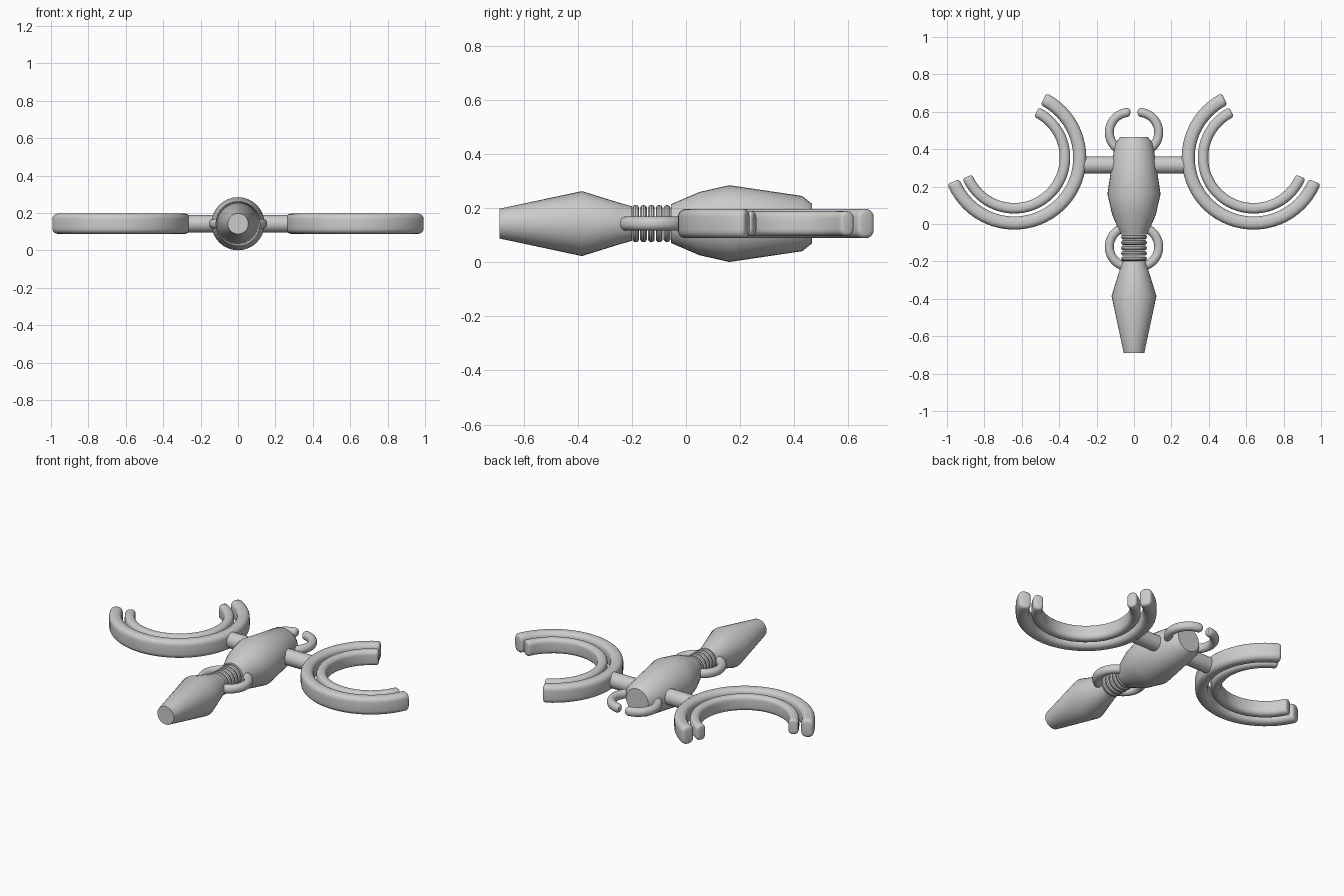
import bpy, bmesh, math
from math import sin, cos, pi, radians

if "Cube" in bpy.data.objects:
    bpy.data.objects.remove(bpy.data.objects["Cube"])

ZC = 0.143  # height of the central axis


def finish(name, bm, angle=32):
    bmesh.ops.recalc_face_normals(bm, faces=bm.faces)
    me = bpy.data.meshes.new(name)
    bm.to_mesh(me)
    bm.free()
    ob = bpy.data.objects.new(name, me)
    bpy.context.collection.objects.link(ob)
    bpy.ops.object.select_all(action='DESELECT')
    ob.select_set(True)
    bpy.context.view_layer.objects.active = ob
    bpy.ops.object.shade_smooth_by_angle(angle=radians(angle))
    return ob


def loft(name, rings, closed=False):
    """Skin a list of equal-length point rings; cap the ends unless closed."""
    bm = bmesh.new()
    vs = [[bm.verts.new(p) for p in r] for r in rings]
    n, m = len(vs[0]), len(vs)
    for i in range(m if closed else m - 1):
        a, b = vs[i], vs[(i + 1) % m]
        for j in range(n):
            k = (j + 1) % n
            bm.faces.new((a[j], a[k], b[k], b[j]))
    if not closed:
        bm.faces.new(vs[0])
        bm.faces.new(vs[-1])
    return finish(name, bm)


def lathe_y(name, profile, sides=32):
    rings = [[(r * cos(2 * pi * i / sides), y, ZC + r * sin(2 * pi * i / sides))
              for i in range(sides)] for y, r in profile]
    return loft(name, rings)


def section(w, h, c, steps=5):
    """Rounded rectangle with half sizes w, h and corner radius c."""
    pts = []
    for q, (sx, sz) in enumerate(((1, 1), (-1, 1), (-1, -1), (1, -1))):
        for s in range(steps + 1):
            a = (q + s / steps) * pi / 2
            pts.append((sx * (w - c) + c * cos(a), sz * (h - c) + c * sin(a)))
    return pts


def arc(name, side, cx, cy, radius, a0, a1, w, h, c, soft, steps=40):
    """Sweep a rounded section along a flat arc, with softened ends."""
    sec = section(w, h, c)
    a0, a1 = radians(a0), radians(a1)
    da = soft / radius
    stations = [(a0 + da * (1 - cos(t)), soft * (1 - sin(t)))
                for t in (0, pi / 6, pi / 3)]
    stations += [(a0 + da + (a1 - a0 - 2 * da) * i / steps, 0)
                 for i in range(steps + 1)]
    stations += [(a1 - da * (1 - cos(t)), soft * (1 - sin(t)))
                 for t in (pi / 3, pi / 6, 0)]
    rings = []
    for a, inset in stations:
        fx, fz = 1 - inset / w, 1 - inset / h
        rings.append([(side * (cx + (radius + u * fx) * cos(a)),
                       cy + (radius + u * fx) * sin(a), ZC + v * fz)
                      for u, v in sec])
    return loft(name, rings)


# Front and rear bodies
lathe_y("main_body", [(-0.055, 0.072), (0.05, 0.117), (0.16, 0.142),
                      (0.43, 0.102), (0.465, 0.074)])
lathe_y("tail_body", [(-0.69, 0.055), (-0.385, 0.12), (-0.25, 0.078), (-0.2, 0.064)])

# Spring rings joining the bodies
for i in range(5):
    y = -0.07 - 0.029 * i
    rings = []
    for s in range(32):
        a = 2 * pi * s / 32
        rings.append([((0.056 + 0.013 * cos(t)) * cos(a), y + 0.013 * sin(t),
                       ZC + (0.056 + 0.013 * cos(t)) * sin(a))
                      for t in (2 * pi * k / 10 for k in range(10))])
    loft(f"spring_ring_{i + 1}", rings, closed=True)

# Cross axle carrying the large claws
rings = [[(x, 0.315 + 0.046 * cos(2 * pi * k / 24), ZC + 0.046 * sin(2 * pi * k / 24))
          for k in range(24)] for x in (-0.29, 0.29)]
loft("cross_axle", rings)

# Mirrored claws, pincers and links
for side, tag in ((1, "right"), (-1, "left")):
    arc(f"outer_claw_{tag}", side, 0.64, 0.355, 0.35, 116.5, 338.5,
        0.035, 0.054, 0.029, 0.016)
    arc(f"inner_claw_{tag}", side, 0.64, 0.355, 0.271, 116, 338,
        0.028, 0.046, 0.024, 0.013)
    arc(f"front_pincer_{tag}", side, 0.025, 0.49, 0.107, -80, 93,
        0.024, 0.026, 0.0235, 0.018, 28)
    arc(f"joint_link_{tag}", side, 0.025, -0.122, 0.107, -93, 80,
        0.024, 0.026, 0.0235, 0.018, 28)
